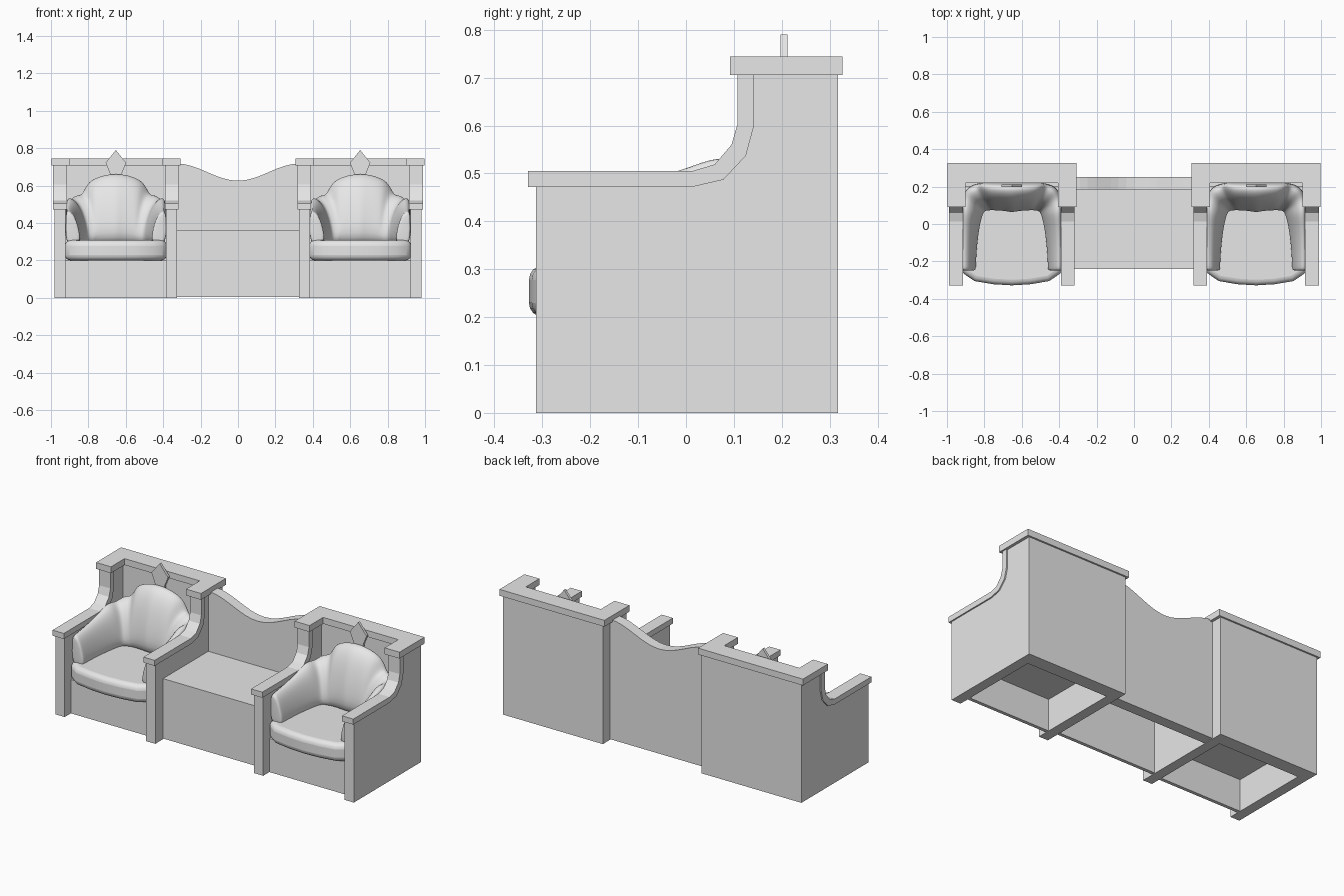
import bpy
import bmesh
import math

if "Cube" in bpy.data.objects:
    bpy.data.objects.remove(bpy.data.objects["Cube"], do_unlink=True)

# Single plain grey finish
GREY = (0.8, 0.8, 0.8, 1.0)
grey = bpy.data.materials.new("plain_grey")
grey.use_nodes = True
grey.diffuse_color = GREY
grey.node_tree.nodes["Principled BSDF"].inputs["Base Color"].default_value = GREY


def finish(bm, name, smooth=False):
    bmesh.ops.recalc_face_normals(bm, faces=bm.faces)
    mesh = bpy.data.meshes.new(name)
    bm.to_mesh(mesh)
    bm.free()
    mesh.materials.append(grey)
    obj = bpy.data.objects.new(name, mesh)
    bpy.context.collection.objects.link(obj)
    for p in mesh.polygons:
        p.use_smooth = smooth
    return obj


def loft(name, rings, smooth=False):
    """Join closed rings of points and cap both ends."""
    bm = bmesh.new()
    loops = [[bm.verts.new(p) for p in ring] for ring in rings]
    n = len(loops[0])
    for a, b in zip(loops, loops[1:]):
        for i in range(n):
            j = (i + 1) % n
            bm.faces.new((a[i], a[j], b[j], b[i]))
    bm.faces.new(loops[0])
    bm.faces.new(loops[-1])
    return finish(bm, name, smooth)


def prism(name, outline, axis, lo, hi, smooth=False):
    """Extrude a 2D outline along the x, y or z axis."""
    place = {"x": lambda a, b, d: (d, a, b),
             "y": lambda a, b, d: (a, d, b),
             "z": lambda a, b, d: (a, b, d)}[axis]
    return loft(name, [[place(a, b, d) for a, b in outline] for d in (lo, hi)], smooth)


def box(name, x0, x1, y0, y1, z0, z1):
    return prism(name, [(x0, y0), (x1, y0), (x1, y1), (x0, y1)], "z", z0, z1)


# Shared side profiles as (y, z)
SWEEP_LOW = [(0.013, 0.472), (0.078, 0.487), (0.125, 0.537), (0.142, 0.60), (0.142, 0.706)]
SWEEP_HIGH = [(0.108, 0.706), (0.108, 0.605), (0.095, 0.56), (0.06, 0.519), (0.013, 0.505)]
SIDE = [(0.317, 0), (-0.313, 0), (-0.313, 0.472)] + SWEEP_LOW + [(0.317, 0.706)]
TRIM = [(-0.33, 0.505), (-0.33, 0.472)] + SWEEP_LOW + SWEEP_HIGH

# Upholstery stations from arm front to back centre: outer x, y, inner x, y, height
STATIONS = [
    (.268, -.25, .19, -.25, .46), (.268, -.24, .19, -.24, .465),
    (.27, -.12, .185, -.13, .48), (.27, 0, .17, -.02, .51),
    (.27, .08, .155, .04, .545), (.265, .15, .145, .062, .52),
    (.235, .20, .13, .067, .555), (.19, .215, .11, .067, .55),
    (.165, .22, .10, .067, .62), (.11, .22, .07, .066, .65),
    (.05, .22, .03, .062, .665), (0, .22, 0, .055, .668)]
# Padding section: fraction from inner to outer edge, fraction of height
SECTION = [(0, 0), (.04, .35), (.25, .7), (.5, .92), (.8, 1.01), (1, .94), (1, .5), (1, 0)]


def pad_ring(station, side, cx):
    ox, oy, ix, iy, h = station
    base = 0.28
    return [(cx + side * (ix + (ox - ix) * t), iy + (oy - iy) * t, base + (h - base) * s)
            for t, s in SECTION]


def build_chair(cx, tag):
    # Side panels with their swept arm trims
    for s, hand in ((-1, "right"), (1, "left")):
        prism(f"{tag}_{hand}_side_panel", SIDE, "x", cx + s * 0.268, cx + s * 0.328)
        prism(f"{tag}_{hand}_arm_trim", TRIM, "x", cx + s * 0.262, cx + s * 0.336)

    # Back panel, front apron and seat board
    box(f"{tag}_back_panel", cx - 0.268, cx + 0.268, 0.235, 0.317, 0, 0.706)
    box(f"{tag}_front_apron", cx - 0.268, cx + 0.268, -0.255, -0.235, 0, 0.2)
    box(f"{tag}_seat_board", cx - 0.268, cx + 0.268, -0.235, 0.235, 0.19, 0.2)

    # U-shaped cap rail
    half = [(0.345, 0.327), (0.345, 0.092), (0.247, 0.092), (0.247, 0.22)]
    cap = [(cx + x, y) for x, y in half] + [(cx - x, y) for x, y in reversed(half)]
    prism(f"{tag}_cap_rail", cap, "z", 0.706, 0.744)

    # Seat cushion with a bowed, rounded front
    half = [(0.273, 0.2), (0.273, -0.255), (0.2, -0.305), (0.1, -0.322)]
    plan = [(cx + x, y) for x, y in half] + [(cx, -0.328)]
    plan += [(cx - x, y) for x, y in reversed(half)]
    cushion = prism(f"{tag}_seat_cushion", plan, "z", 0.2, 0.308, True)
    bevel = cushion.modifiers.new("rounding", "BEVEL")
    bevel.width = 0.03
    bevel.segments = 4
    bevel.limit_method = "ANGLE"
    bevel.angle_limit = math.radians(50)

    # Scalloped wraparound back upholstery
    rings = [pad_ring(st, -1, cx) for st in STATIONS]
    rings += [pad_ring(st, 1, cx) for st in reversed(STATIONS[:-1])]
    pad = loft(f"{tag}_back_upholstery", rings, True)
    sub = pad.modifiers.new("soft", "SUBSURF")
    sub.levels = sub.render_levels = 2

    # Pointed finial plate
    half = [(0.03, 0.60), (0.03, 0.66), (0.055, 0.722), (0.03, 0.752)]
    plate = [(cx + x, z) for x, z in half] + [(cx, 0.79)]
    plate += [(cx - x, z) for x, z in reversed(half)]
    prism(f"{tag}_finial", plate, "y", 0.197, 0.212)

    # Smooth the cushion while keeping its hard edges
    bpy.ops.object.select_all(action="DESELECT")
    cushion.select_set(True)
    bpy.context.view_layer.objects.active = cushion
    bpy.ops.object.shade_smooth_by_angle(angle=math.radians(40))


build_chair(-0.653, "right_chair")
build_chair(0.653, "left_chair")

# Middle table: top and front panel
box("table_top", -0.33, 0.33, -0.24, 0.19, 0.345, 0.36)
box("table_front", -0.33, 0.33, -0.24, -0.22, 0.004, 0.345)

# Middle back panel with a dipped top edge
STEPS = 16
dip = []
for i in range(STEPS + 1):
    u = -1 + 2 * i / STEPS
    dip.append((0.33 * u, 0.672 - 0.046 * math.cos(math.pi * u)))
prism("table_back_panel", [(0.33, 0.004), (-0.33, 0.004)] + dip, "y", 0.185, 0.25)
